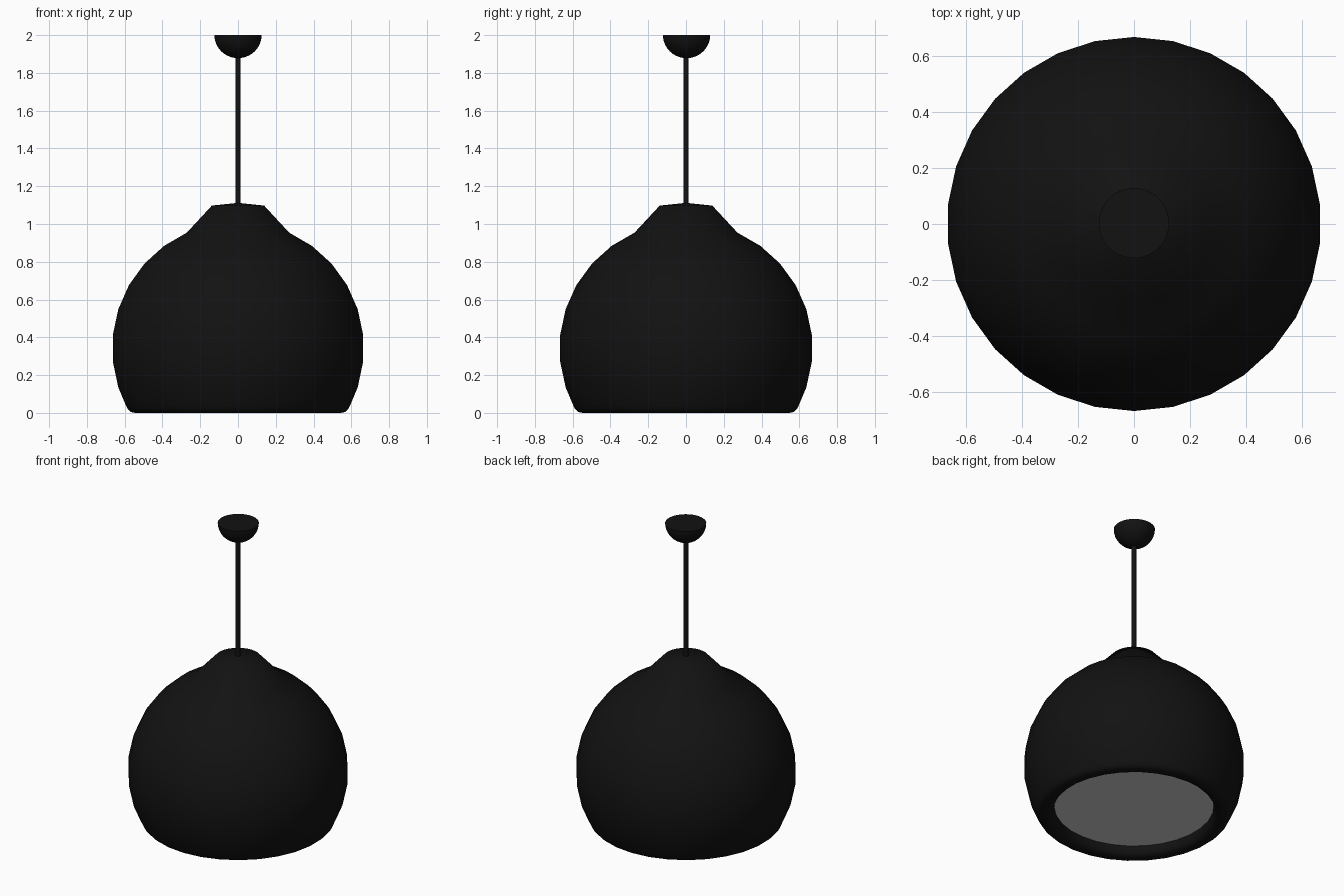
import bpy, bmesh, math

if "Cube" in bpy.data.objects:
    bpy.data.objects.remove(bpy.data.objects["Cube"])


def material(name, value):
    m = bpy.data.materials.new(name)
    m.diffuse_color = (value, value, value, 1)
    m.use_nodes = True
    m.node_tree.nodes["Principled BSDF"].inputs["Base Color"].default_value = m.diffuse_color
    return m


black = material("black_enamel", 0.006)


def lathe(name, profile, segments, mat=None, y=0.0, angle=40):
    """Revolve (radius, z) points about z; radius 0 becomes a pole."""
    bm = bmesh.new()
    rings = []
    for r, z in profile:
        if r == 0:
            rings.append([bm.verts.new((0, y, z))] * segments)
        else:
            rings.append([bm.verts.new((
                r * math.cos(math.pi / 2 + math.tau * i / segments),
                y + r * math.sin(math.pi / 2 + math.tau * i / segments), z))
                for i in range(segments)])
    for a, b in zip(rings, rings[1:]):
        for i in range(segments):
            j = (i + 1) % segments
            bm.faces.new(list(dict.fromkeys((a[i], a[j], b[j], b[i]))))
    bmesh.ops.recalc_face_normals(bm, faces=bm.faces)
    mesh = bpy.data.meshes.new(name)
    bm.to_mesh(mesh)
    bm.free()
    ob = bpy.data.objects.new(name, mesh)
    bpy.context.collection.objects.link(ob)
    if mat:
        mesh.materials.append(mat)
    bpy.ops.object.select_all(action='DESELECT')
    ob.select_set(True)
    bpy.context.view_layer.objects.active = ob
    bpy.ops.object.shade_smooth_by_angle(angle=math.radians(angle))
    return ob


# Globe shade: sphere rings every 12 degrees, crown pulled up, rounded rim
R, CZ, LIFT = 0.67, 0.342, 0.1
outer = []
for deg in range(-18, 91, 12):
    a = math.radians(deg)
    lift = LIFT if deg > 70 else 0
    outer.append((R * math.cos(a), CZ + R * math.sin(a) + lift))
outer.append((0, CZ + R + LIFT))
rim = [(0.483, 0.1), (0.486, 0.05), (0.495, 0.018), (0.513, 0.003), (0.535, 0),
       (0.556, 0.001), (0.574, 0.007), (0.587, 0.02), (0.597, 0.04)]
lathe("shade", rim + outer, 30, black, angle=60)

# Light diffuser recessed in the opening
lathe("diffuser", [(0, 0.06), (0.486, 0.06)], 60).data.flip_normals()

# Suspension rod
lathe("rod", [(0, 1.09), (0.0145, 1.09), (0.0145, 1.9), (0, 1.9)], 24, black)

# Half-dome ceiling canopy with flat top
dome = [(0.125 * math.sin(math.radians(d)), 2 - 0.122 * math.cos(math.radians(d)))
        for d in range(0, 91, 9)]
lathe("canopy", dome + [(0, 2)], 48, black, y=0.003)
